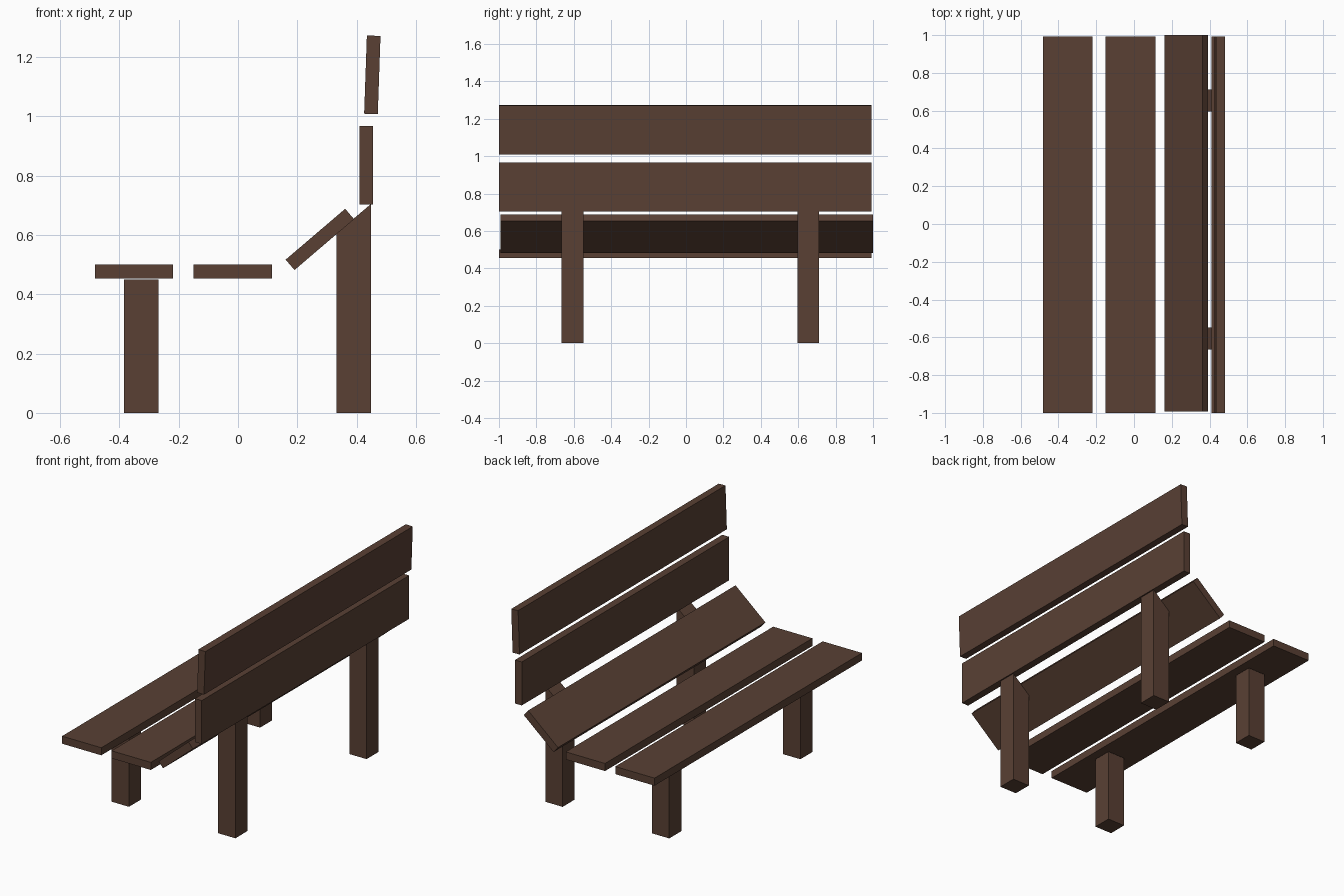
import bpy, bmesh
from math import radians, sin, cos

if "Cube" in bpy.data.objects:
    bpy.data.objects.remove(bpy.data.objects["Cube"])

wood = bpy.data.materials.new("dark_wood")
wood.diffuse_color = (0.10, 0.051, 0.034, 1)
wood.use_nodes = True
wood.node_tree.nodes["Principled BSDF"].inputs["Base Color"].default_value = wood.diffuse_color


def extrude_profile(name, points, y0, y1):
    """Solid made by sweeping an x-z outline from y0 to y1."""
    bm = bmesh.new()
    face = bm.faces.new([bm.verts.new((x, y0, z)) for x, z in points])
    ext = bmesh.ops.extrude_face_region(bm, geom=[face])
    verts = [v for v in ext["geom"] if isinstance(v, bmesh.types.BMVert)]
    bmesh.ops.translate(bm, verts=verts, vec=(0, y1 - y0, 0))
    bmesh.ops.recalc_face_normals(bm, faces=bm.faces)
    mesh = bpy.data.meshes.new(name)
    bm.to_mesh(mesh)
    bm.free()
    mesh.materials.append(wood)
    obj = bpy.data.objects.new(name, mesh)
    bpy.context.collection.objects.link(obj)
    return obj


def slat(name, x, z, degrees, y0=-1.0, y1=0.992, width=0.264, thick=0.046):
    """Plank whose cross-section is centred on (x, z) and tilted."""
    c, s = cos(radians(degrees)), sin(radians(degrees))
    w, t = width / 2, thick / 2
    corners = [(-w, -t), (w, -t), (w, t), (-w, t)]
    extrude_profile(name, [(x + u * c - v * s, z + u * s + v * c) for u, v in corners], y0, y1)


# Seat planks, the last one tilted up towards the backrest
slat("seat_slat_front", -0.351, 0.477, 0)
slat("seat_slat_middle", -0.018, 0.477, 0)
slat("seat_slat_rear", 0.276, 0.585, 40.5, -0.992, 1.0)

# Backrest planks
slat("back_slat_lower", 0.433, 0.835, 90)
slat("back_slat_upper", 0.453, 1.140, 88)

# Legs: short square ones in front, tall slant-topped ones behind
for side, y in (("right", -0.607), ("left", 0.653)):
    y0, y1 = y - 0.058, y + 0.058
    extrude_profile("front_leg_" + side,
                    [(-0.385, 0), (-0.268, 0), (-0.268, 0.449), (-0.385, 0.449)], y0, y1)
    extrude_profile("rear_leg_" + side,
                    [(0.332, 0), (0.448, 0), (0.448, 0.704), (0.332, 0.606)], y0, y1)
